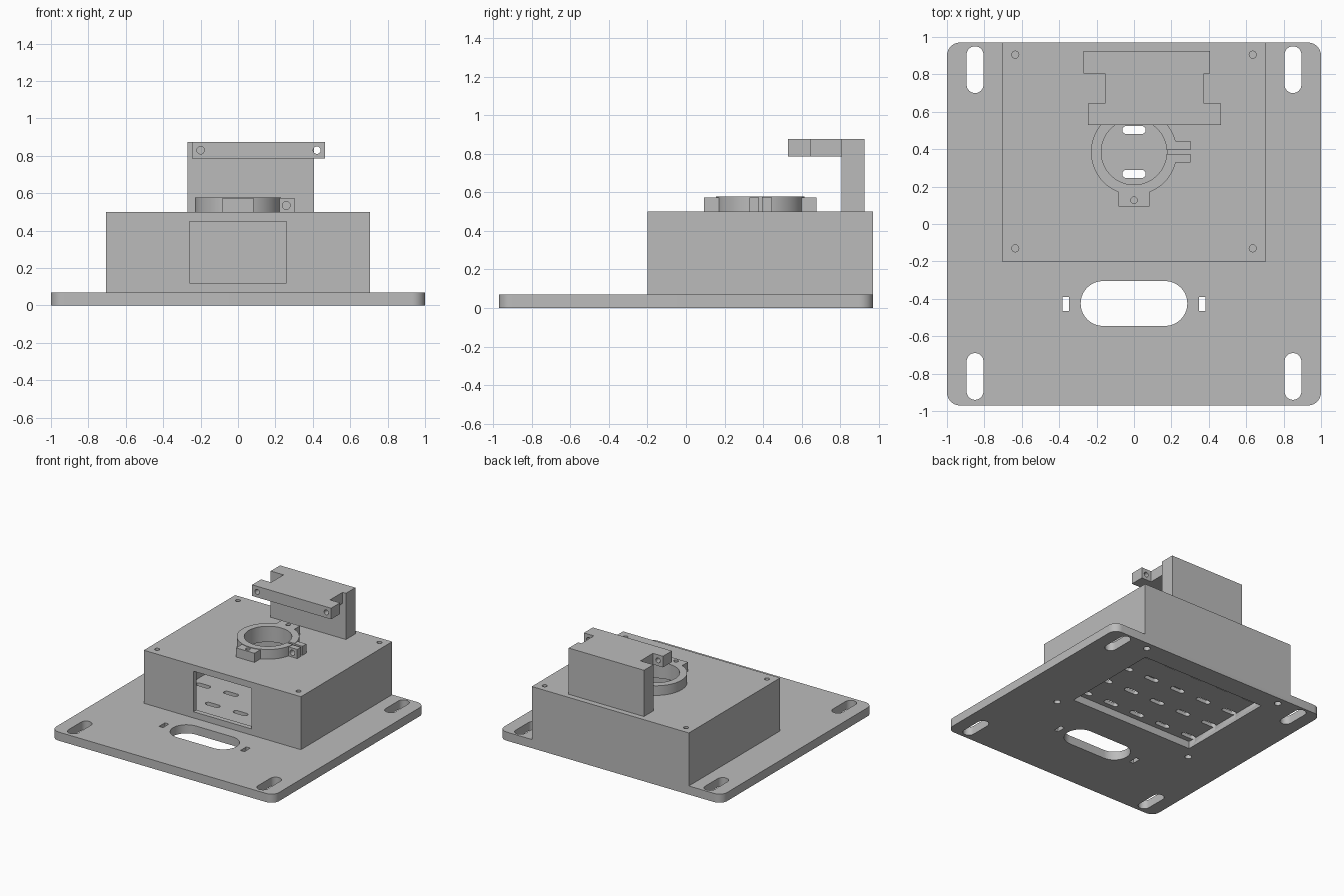
import bpy, bmesh, math
from mathutils import Matrix

old = bpy.data.objects.get("Cube")
if old:
    bpy.data.objects.remove(old, do_unlink=True)

grey = bpy.data.materials.new("plain_grey")
grey.use_nodes = True
grey.diffuse_color = (0.5, 0.5, 0.5, 1)
grey.node_tree.nodes["Principled BSDF"].inputs["Base Color"].default_value = (0.5, 0.5, 0.5, 1)


def rounded(cx, cy, w, h, r, seg=10):
    """Outline of a rectangle with rounded corners."""
    pts = []
    corners = ((1, 1), (-1, 1), (-1, -1), (1, -1))
    for i, (sx, sy) in enumerate(corners):
        for k in range(seg + 1):
            a = math.pi / 2 * (i + k / seg)
            p = (cx + sx * (w / 2 - r) + r * math.cos(a), cy + sy * (h / 2 - r) + r * math.sin(a))
            if not pts or math.dist(p, pts[-1]) > 1e-5:
                pts.append(p)
    if math.dist(pts[0], pts[-1]) < 1e-5:
        pts.pop()
    return pts


def circle(cx, cy, r, n=32):
    return [(cx + r * math.cos(math.tau * i / n), cy + r * math.sin(math.tau * i / n)) for i in range(n)]


def prism(name, outline, z0, z1, along_y=False):
    """Extrude an outline along z, or an x-z outline along y."""
    bm = bmesh.new()
    face = bm.faces.new([bm.verts.new((x, y, z0)) for x, y in outline])
    ext = bmesh.ops.extrude_face_region(bm, geom=[face])["geom"]
    for v in ext:
        if isinstance(v, bmesh.types.BMVert):
            v.co.z = z1
    if along_y:
        swap = Matrix(((1, 0, 0, 0), (0, 0, 1, 0), (0, 1, 0, 0), (0, 0, 0, 1)))
        bm.transform(swap)
    bmesh.ops.recalc_face_normals(bm, faces=bm.faces)
    mesh = bpy.data.meshes.new(name)
    bm.to_mesh(mesh)
    bm.free()
    mesh.materials.append(grey)
    obj = bpy.data.objects.new(name, mesh)
    bpy.context.collection.objects.link(obj)
    return obj


def box(name, x0, x1, y0, y1, z0, z1):
    return prism(name, [(x0, y0), (x1, y0), (x1, y1), (x0, y1)], z0, z1)


def combine(target, tools, operation):
    """Apply each tool to the target, then discard it."""
    bpy.context.view_layer.objects.active = target
    for tool in tools:
        mod = target.modifiers.new("shape", "BOOLEAN")
        mod.operation = operation
        mod.solver = "EXACT"
        mod.object = tool
        bpy.ops.object.modifier_apply(modifier=mod.name)
        bpy.data.objects.remove(tool, do_unlink=True)


CY = 0.385  # centre of the housing

# Base plate and housing
body = prism("base_and_housing", rounded(0, 0, 2, 1.94, 0.07), 0, 0.07)
combine(body, [box("block", -0.705, 0.705, -0.2, 0.97, 0.03, 0.5)], "UNION")

# Cavity, front window, underside recess and bore
cuts = [
    box("cavity", -0.6, 0.6, -0.16, 0.93, 0.09, 0.45),
    box("window", -0.26, 0.26, -0.3, -0.1, 0.12, 0.449),
    box("recess", -0.56, 0.56, -0.03, 0.8, -0.1, 0.06),
    prism("bore", circle(0, CY, 0.177, 64), 0.4, 0.6),
    prism("cable_opening", rounded(0, -0.425, 0.57, 0.24, 0.12, 16), -0.1, 0.2),
]

# Vent slots in the cavity floor
for col in range(-2, 3):
    for row in range(4):
        y = CY + (row - 1.5) * 0.235
        cuts.append(prism("vent", rounded(col * 0.25, y, 0.125, 0.044, 0.022, 6), 0.03, 0.15))

# Mounting slots, tie slots and screw holes
for s in (-1, 1):
    cuts.append(box("tie_slot", s * 0.365 - 0.018, s * 0.365 + 0.018, -0.465, -0.39, -0.1, 0.2))
    for y in (-0.815, 0.825):
        cuts.append(prism("mount_slot", rounded(s * 0.85, y, 0.09, 0.25, 0.045), -0.1, 0.2))
    for y in (-0.13, 0.905):
        cuts.append(prism("screw_hole", circle(s * 0.635, y, 0.019), 0.4, 0.6))
        cuts.append(prism("nut_hole", circle(s * 0.635, y, 0.026), -0.1, 0.07))
combine(body, cuts, "DIFFERENCE")

# Clamp ring with front and rear lugs and split ears
ring = prism("clamp_ring", circle(0, CY, 0.23, 64), 0.5, 0.578)
combine(ring, [
    box("front_lug", -0.083, 0.083, 0.093, 0.25, 0.5, 0.574),
    box("rear_lug", -0.083, 0.083, 0.52, 0.677, 0.5, 0.574),
    box("ears", 0.15, 0.302, 0.328, 0.445, 0.5, 0.574),
], "UNION")
combine(ring, [
    prism("ring_bore", circle(0, CY, 0.175, 64), 0.4, 0.7),
    box("split", 0.1, 0.4, CY - 0.01, CY + 0.01, 0.4, 0.7),
    prism("ear_hole", circle(0.258, 0.535, 0.021), 0.3, 0.5, True),
    prism("front_lug_hole", circle(0, 0.127, 0.018), 0.4, 0.7),
    prism("rear_lug_hole", circle(0, 0.643, 0.018), 0.4, 0.7),
], "DIFFERENCE")

# Overhanging bracket: upright wall, neck and drilled crossbar
bracket = box("bracket", -0.27, 0.405, 0.805, 0.925, 0.5, 0.875)
combine(bracket, [
    box("neck", -0.155, 0.375, 0.6, 0.85, 0.785, 0.875),
    box("crossbar", -0.245, 0.465, 0.53, 0.645, 0.785, 0.875),
], "UNION")
combine(bracket, [prism("bar_hole", circle(x, 0.83, 0.02), 0.4, 0.7, True) for x in (-0.2, 0.422)], "DIFFERENCE")

# Smooth the round walls and keep the edges sharp
for obj in (body, ring, bracket):
    bpy.ops.object.select_all(action="DESELECT")
    obj.select_set(True)
    bpy.context.view_layer.objects.active = obj
    bpy.ops.object.shade_smooth_by_angle(angle=math.radians(30))
